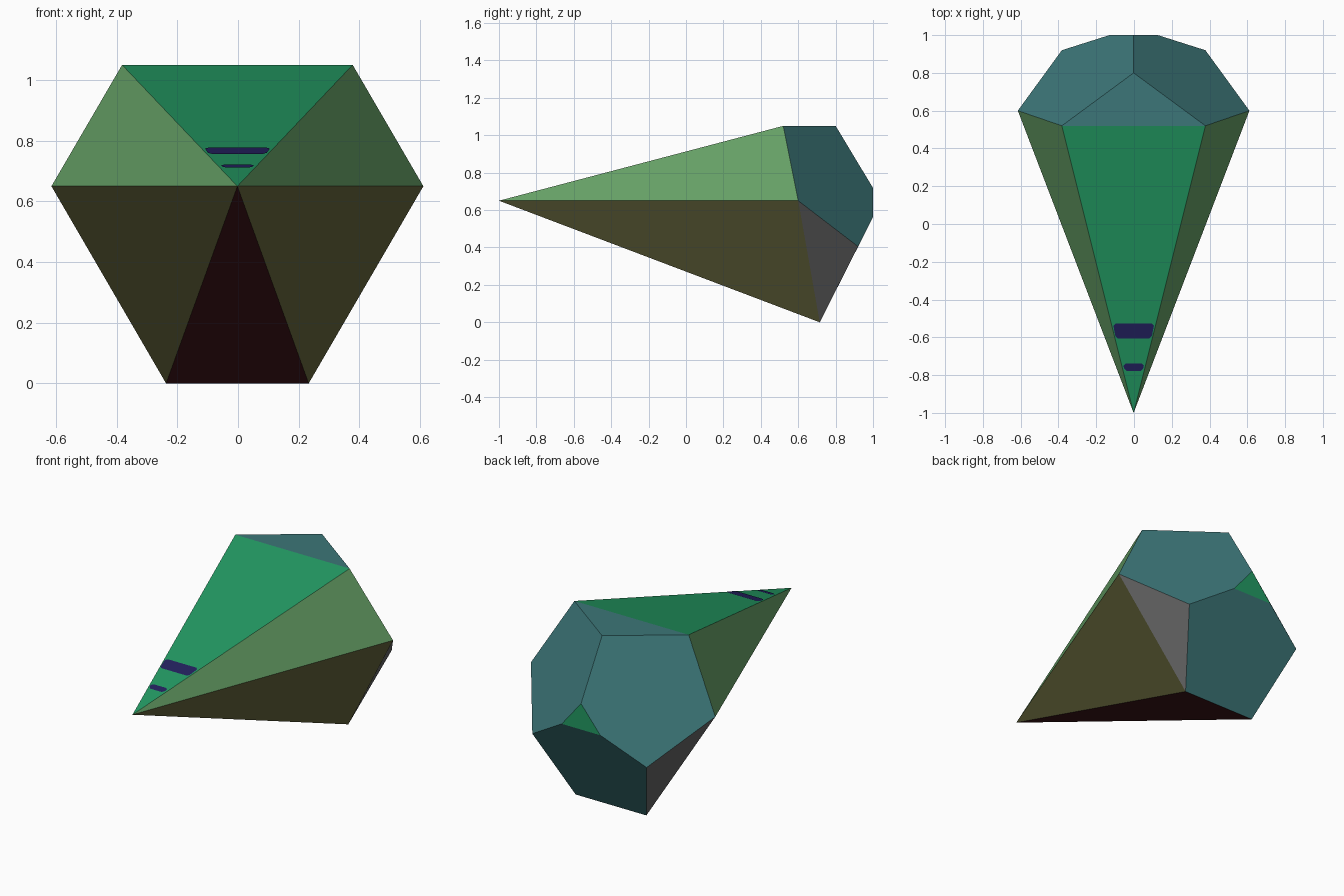
import bpy, bmesh
from mathutils import Vector

if "Cube" in bpy.data.objects:
    bpy.data.objects.remove(bpy.data.objects["Cube"])

CX = -0.002  # tiny sideways offset of the model


def material(name, rgb):
    lin = [(c / 255 / 12.92) if c < 11 else ((c / 255 + 0.055) / 1.055) ** 2.4 for c in rgb]
    m = bpy.data.materials.new(name)
    m.diffuse_color = (*lin, 1)
    m.use_nodes = True
    m.node_tree.nodes["Principled BSDF"].inputs["Base Color"].default_value = m.diffuse_color
    return m


mats = {
    "green": material("bright green", (34, 153, 98)),
    "sage": material("sage green", (102, 160, 102)),
    "olive": material("olive", (102, 102, 60)),
    "maroon": material("dark maroon", (70, 24, 28)),
    "teal": material("teal", (60, 118, 120)),
    "grey": material("grey", (102, 102, 102)),
    "navy": material("navy", (34, 32, 94)),
}
names = list(mats)


def make_object(name, bm):
    me = bpy.data.meshes.new(name)
    for m in mats.values():
        me.materials.append(m)
    bm.to_mesh(me)
    bm.free()
    ob = bpy.data.objects.new(name, me)
    bpy.context.collection.objects.link(ob)
    return ob


# Hull corners: the right side, mirrored to a left side with a "-" prefix
corners = {
    "nose": (0, -1, 0.65), "roof": (0.38, 0.52, 1.05), "ridge": (0, 0.8, 1.05),
    "wing": (0.613, 0.6, 0.65), "keel": (0.235, 0.715, 0), "tail": (0.38, 0.92, 0.405),
    "vent_top": (0, 1.0, 0.718), "vent": (0.128, 1.0, 0.562),
}
bm = bmesh.new()
v = {}
for k, (x, y, z) in corners.items():
    v[k] = bm.verts.new((CX + x, y, z))
    v["-" + k] = bm.verts.new((CX - x, y, z)) if x else v[k]


def face(colour, keys):
    f = bm.faces.new([v[k] for k in keys.split()])
    f.material_index = names.index(colour)
    return f


# Centre faces
face("green", "nose roof -roof")
face("teal", "roof ridge -roof")
face("maroon", "nose -keel keel")
face("teal", "keel -keel -tail -vent vent tail")
vent = face("sage", "vent -vent vent_top")

# Side faces, once per side
for colour, keys in (("sage", "nose wing roof"), ("olive", "nose keel wing"),
                     ("grey", "wing keel tail"),
                     ("teal", "roof wing tail vent vent_top ridge")):
    face(colour, keys)
    face(colour, " ".join("-" + k for k in reversed(keys.split())))

# Engine vent: green triangle inset in a thin rim
bmesh.ops.inset_region(bm, faces=[vent], thickness=0.01)
vent.material_index = names.index("green")
bmesh.ops.recalc_face_normals(bm, faces=bm.faces)
make_object("hull", bm)


# Windows: thin plates lying on the sloping nose deck
def window(name, y0, y1, w0, w1, cut):
    bm = bmesh.new()
    ym = (y0 + y1) / 2
    half = [(w0 - cut, y0), (w0, y0 + cut), (w1, y1 - cut), (w1 - cut, y1)]
    pts = half + [(-x, y) for x, y in reversed(half)]
    slope = 0.4 / 1.52
    f = bm.faces.new([bm.verts.new((CX + x, y, 0.65 + slope * (y + 1) + 0.003)) for x, y in pts])
    f.material_index = names.index("navy")
    f.normal_update()
    if f.normal.z < 0:
        f.normal_flip()
    make_object(name, bm)


window("large_window", -0.605, -0.527, 0.097, 0.107, 0.012)
window("small_window", -0.777, -0.738, 0.050, 0.054, 0.012)
